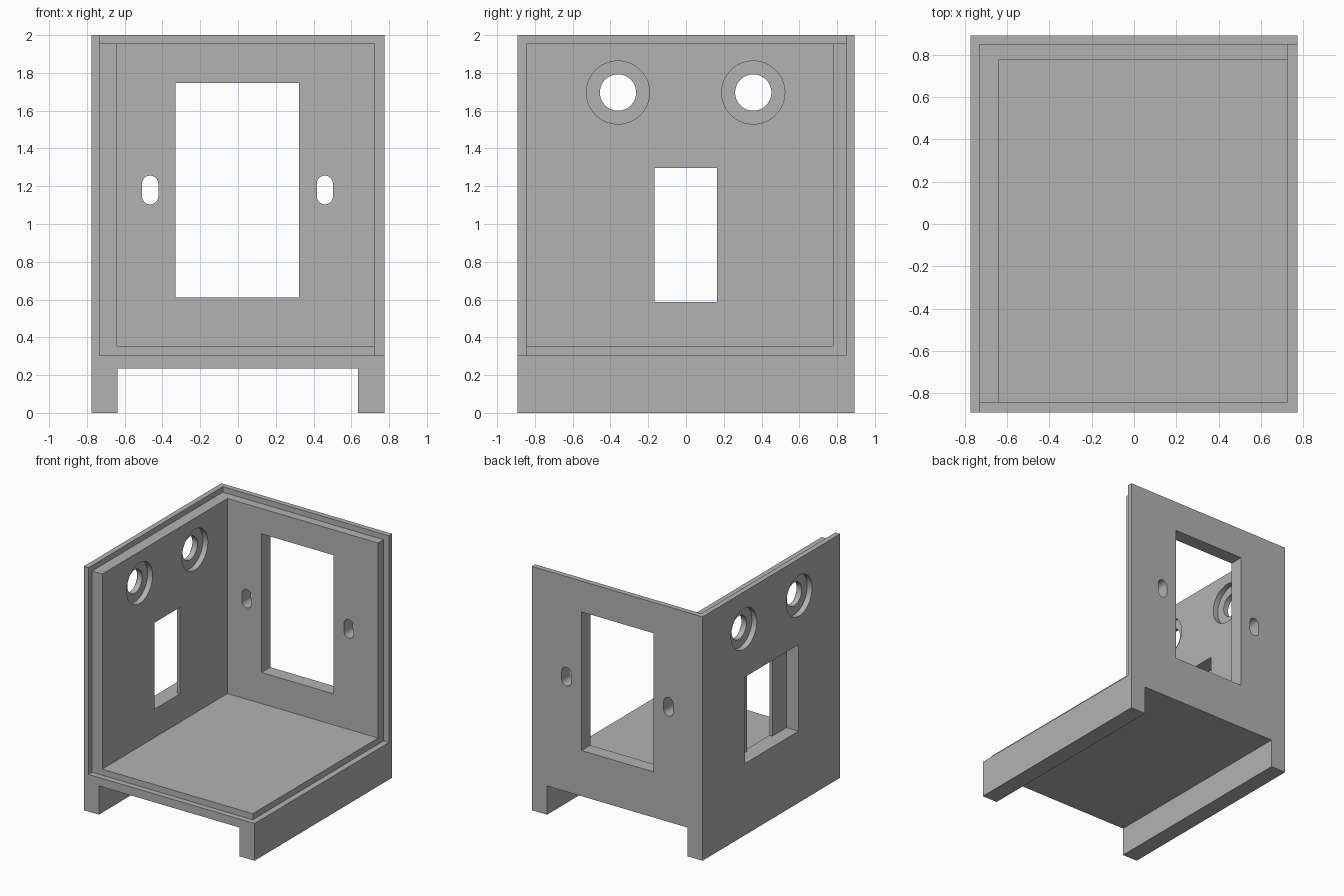
import bpy
import bmesh
from math import cos, sin, pi
from mathutils import Vector

cube = bpy.data.objects.get("Cube")
if cube:
    bpy.data.objects.remove(cube, do_unlink=True)

grey = bpy.data.materials.new("plain grey")
grey.use_nodes = True
grey.diffuse_color = (0.45, 0.45, 0.45, 1)
grey.node_tree.nodes["Principled BSDF"].inputs["Base Color"].default_value = grey.diffuse_color

X, Y, H = 0.775, 0.892, 2.0       # half width, half depth, height
LIP_X, LIP_Y = -0.732, 0.849      # inner side of the thin outer skin
WALL_X, WALL_Y = -0.64, 0.778     # inner side of the full walls
FAR = 3.0                         # cutters run past the body


def prism(name, points, depth):
    """Extrude a closed 3D outline along the depth vector."""
    bm = bmesh.new()
    face = bm.faces.new([bm.verts.new(p) for p in points])
    moved = bmesh.ops.extrude_face_region(bm, geom=[face])["geom"]
    bmesh.ops.translate(bm, vec=Vector(depth),
                        verts=[v for v in moved if isinstance(v, bmesh.types.BMVert)])
    bmesh.ops.recalc_face_normals(bm, faces=bm.faces)
    mesh = bpy.data.meshes.new(name)
    bm.to_mesh(mesh)
    bm.free()
    mesh.materials.append(grey)
    obj = bpy.data.objects.new(name, mesh)
    bpy.context.collection.objects.link(obj)
    return obj


def box(name, x, y, z):
    outline = [(x[0], y[0], z[0]), (x[1], y[0], z[0]), (x[1], y[1], z[0]), (x[0], y[1], z[0])]
    return prism(name, outline, (0, 0, z[1] - z[0]))


def round_outline(u, v, radius, straight=0, steps=32):
    """Circle, or an upright slot when straight is above zero."""
    top = [(u + radius * cos(pi * i / steps), v + straight + radius * sin(pi * i / steps))
           for i in range(steps + 1)]
    low = [(2 * u - a, 2 * v - b) for a, b in top]
    return top + low if straight else top[:-1] + low[:-1]


def cut(body, cutter):
    cutter.hide_render = True
    mod = body.modifiers.new("cut", "BOOLEAN")
    mod.operation = "DIFFERENCE"
    mod.solver = "EXACT"
    mod.object = cutter
    bpy.context.view_layer.objects.active = body
    bpy.ops.object.modifier_apply(modifier=mod.name)
    bpy.data.objects.remove(cutter, do_unlink=True)


# Solid block, hollowed to leave a floor, a right wall and a back wall
body = box("housing_half", (-X, X), (-Y, Y), (0, H))
cut(body, box("cavity", (WALL_X, FAR), (-FAR, WALL_Y), (0.355, FAR)))

# Stepped rim along the top, front and left edges
cut(body, box("top_step", (LIP_X, FAR), (-FAR, LIP_Y), (1.955, FAR)))
cut(body, box("front_step", (LIP_X, FAR), (-FAR, -0.845), (0.305, FAR)))
cut(body, box("left_step", (0.726, FAR), (-FAR, LIP_Y), (0.305, FAR)))

# Channel below the floor that leaves two runner feet
cut(body, box("foot_channel", (-0.638, 0.636), (-FAR, FAR), (-1, 0.236)))

# Back wall: large window and two fixing slots
cut(body, box("back_window", (-0.331, 0.323), (0.5, FAR), (0.61, 1.747)))
for x in (-0.465, 0.46):
    outline = [(a, 0.5, b) for a, b in round_outline(x, 1.18, 0.043, 0.033)]
    cut(body, prism("slot", outline, (0, 1, 0)))

# Right wall: window with a wider pocket on the outside
window_z = (0.588, 1.297)
cut(body, box("window_pocket", (-FAR, -0.666), (-0.35, 0.345), window_z))
cut(body, box("side_window", (-FAR, -0.5), (-0.168, 0.163), window_z))

# Right wall: round holes, counterbored from both sides
for y in (-0.36, 0.356):
    for radius, start, length in ((0.167, -1, 0.27), (0.167, -0.685, 0.2), (0.096, -1, 0.6)):
        outline = [(start, a, b) for a, b in round_outline(y, 1.696, radius)]
        cut(body, prism("round_hole", outline, (length, 0, 0)))

# Smooth the round holes, keep every other edge sharp
body.select_set(True)
bpy.context.view_layer.objects.active = body
bpy.ops.object.shade_smooth_by_angle(angle=pi / 6)
